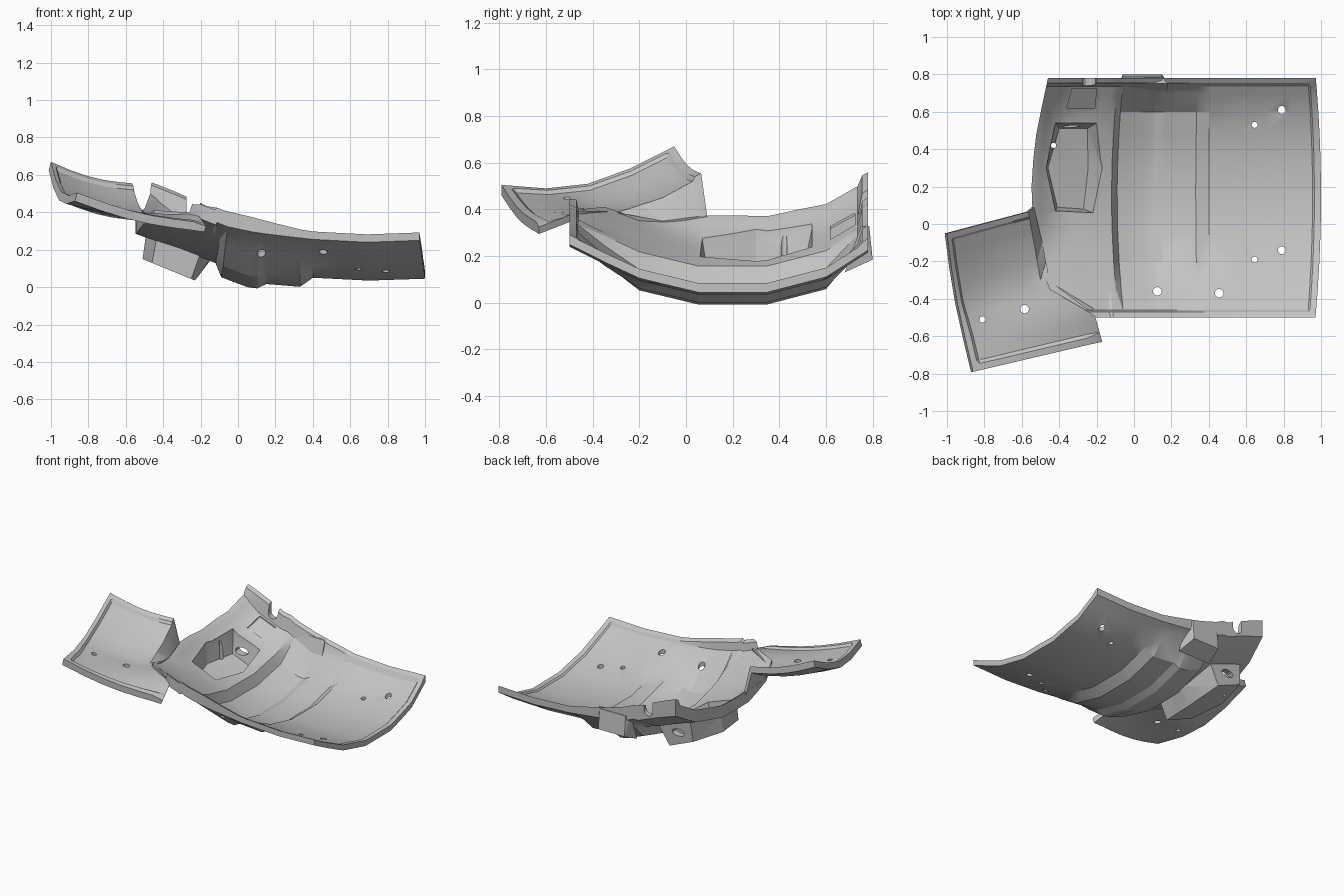
import bpy, bmesh, math
from mathutils import Vector, Matrix

cube = bpy.data.objects.get("Cube")
if cube:
    bpy.data.objects.remove(cube, do_unlink=True)

grey = bpy.data.materials.new("plain_grey")
grey.use_nodes = True
colour = (0.55, 0.55, 0.55, 1)
grey.diffuse_color = colour
grey.node_tree.nodes["Principled BSDF"].inputs["Base Color"].default_value = colour


def interp(table, x):
    """Piecewise linear lookup; values may be numbers or vectors."""
    if x <= table[0][0]:
        return table[0][1]
    for (a, p), (b, q) in zip(table, table[1:]):
        if x <= b:
            return p + (q - p) * ((x - a) / (b - a))
    return table[-1][1]


def finish(name, bm):
    bmesh.ops.recalc_face_normals(bm, faces=bm.faces)
    mesh = bpy.data.meshes.new(name)
    bm.to_mesh(mesh)
    bm.free()
    mesh.materials.append(grey)
    obj = bpy.data.objects.new(name, mesh)
    bpy.context.collection.objects.link(obj)
    return obj


def sheet(name, top, bottom):
    """Closed plate between two matching grids of points."""
    bm = bmesh.new()
    t = [[bm.verts.new(p) for p in row] for row in top]
    b = [[bm.verts.new(p) for p in row] for row in bottom]
    n, m = len(t), len(t[0])
    for i in range(n - 1):
        for j in range(m - 1):
            for g in (t, b):
                bm.faces.new((g[i][j], g[i][j + 1], g[i + 1][j + 1], g[i + 1][j]))
    for i in range(n - 1):
        for j in (0, m - 1):
            bm.faces.new((t[i][j], t[i + 1][j], b[i + 1][j], b[i][j]))
    for j in range(m - 1):
        for i in (0, n - 1):
            bm.faces.new((t[i][j], t[i][j + 1], b[i][j + 1], b[i][j]))
    bmesh.ops.triangulate(bm, faces=bm.faces[:])
    return finish(name, bm)


def loft(name, rings):
    """Closed solid through rings of equal point count."""
    bm = bmesh.new()
    rs = [[bm.verts.new(p) for p in ring] for ring in rings]
    for a, b in zip(rs, rs[1:]):
        for k in range(len(a)):
            l = (k + 1) % len(a)
            bm.faces.new((a[k], a[l], b[l], b[k]))
    bm.faces.new(rs[0])
    bm.faces.new(rs[-1])
    bmesh.ops.triangulate(bm, faces=bm.faces[:])
    return finish(name, bm)


def rod(x, y, z, r, length, along_y=False, stretch=1):
    bm = bmesh.new()
    turn = Matrix.Rotation(math.pi / 2, 4, 'X') if along_y else Matrix()
    place = Matrix.Translation((x, y, z)) @ Matrix.Diagonal((stretch, 1, 1, 1)) @ turn
    bmesh.ops.create_cone(bm, cap_ends=True, segments=14, radius1=r, radius2=r,
                          depth=length, matrix=place)
    return finish("hole_cutter", bm)


def combine(obj, tool, operation):
    """Bake a boolean into the object and drop the tool."""
    mod = obj.modifiers.new("join", 'BOOLEAN')
    mod.operation, mod.object, mod.solver = operation, tool, 'EXACT'
    bpy.context.view_layer.update()
    deps = bpy.context.evaluated_depsgraph_get()
    mesh = bpy.data.meshes.new_from_object(obj.evaluated_get(deps))
    obj.modifiers.clear()
    if len(mesh.polygons) > 50:
        obj.data = mesh
    bpy.data.objects.remove(tool, do_unlink=True)


# Shape of the main shell: slope along x, sweep along y, raised ribs, left outline
slope = [(-.55, .285), (-.3, .2), (-.1, .12), (.05, .09), (.2, .07), (.4, .05), (.7, .035), (1, .045)]
sweep = [(-.5, .205), (-.35, .13), (-.2, .06), (.05, 0), (.35, 0), (.6, .065), (.78, .18)]
rib = [(-.12, 0), (-.09, .065), (.05, .09), (.1, .09), (.15, .06), (.33, .055), (.4, 0)]
rib_fade = [(-.46, 0), (-.35, .5), (-.2, 1), (.6, 1), (.755, 0)]
outline = [(-.5, -.2), (-.46, -.26), (-.35, -.45), (-.2, -.51), (0, -.54), (.25, -.55), (.5, -.52), (.78, -.46)]
back_lip = [(-.45, .095), (-.2, .08), (.1, .05), (.4, .02)]
front_lip = [(-.25, .045), (0, .055), (.35, .012)]
rows = [-.5, -.47, -.46, -.35, -.2, -.05, .05, .2, .35, .48, .6, .7, .735, .755, .78]
left_cols = [0, .1, .13, .35, .6, .85]
left_lip = [.06, .045, .035, 0]
cols = [-.15, -.12, -.09, .05, .1, .15, .33, .4, .55, .7, .85, .955, .965, 1]


def bow(x, y):
    return ((y - .15) / .65) ** 2 * (.04 - .07 * (x + .15) / 1.15)


def underside(x, y):
    return interp(slope, x) + interp(sweep, y) - interp(rib, x) * interp(rib_fade, y)


top, bottom = [], []
for i, y in enumerate(rows):
    left, end = interp(outline, y), -.15 + bow(-.15, y)
    pts = [(left + (end - left) * t,) * 2 for t in left_cols]
    pts += [(x + bow(x, y), x) for x in cols]
    up, low = [], []
    for j, (px, x) in enumerate(pts):
        z = underside(x, y)
        lip = .01 if j > len(pts) - 3 else 0
        if i < 2:
            lip = interp(front_lip, x)
        if j < len(left_lip):
            lip = max(lip, left_lip[j] * interp([(-.15, 0), (.05, 1)], y))
        if i > len(rows) - 3:
            lip = max(lip, interp(back_lip, x))
        up.append((px, y, z + .03 + lip))
        low.append((px, y, z))
    top.append(up)
    bottom.append(low)
shell = sheet("main_shell", top, bottom)

# Six-sided pocket hanging under the shell, its floor rising at the back
opening = [(-.42, .07), (-.47, .3), (-.42, .54), (-.2, .54), (-.17, .3), (-.22, .06)]
outer_floor = [(-.46, .05), (-.51, .3), (-.45, .56), (-.26, .56), (-.23, .3), (-.25, .04)]
inner_floor = [(-.41, .09), (-.46, .3), (-.4, .51), (-.25, .51), (-.245, .3), (-.27, .08)]
wide = [(-.325 + (x + .325) * 1.16, .3 + (y - .3) * 1.14) for x, y in opening]


def floor_ring(points, lift):
    return [(x, y, .15 - .41 * (x + .51) + lift + (.035 if y > .5 else 0)) for x, y in points]


def shell_ring(points, lift):
    return [(x, y, underside(x, y) + lift) for x, y in points]


pocket = loft("pocket_box", [floor_ring(outer_floor, 0), shell_ring(wide, .008)])
combine(shell, pocket, 'UNION')
hollow = loft("pocket_cutter", [floor_ring(inner_floor, .03), shell_ring(opening, .03),
                                [(x, y, .8) for x, y in opening]])
combine(shell, hollow, 'DIFFERENCE')

# Shallow square recess behind the pocket
recess = [(-.36, .62), (-.21, .62), (-.2, .725), (-.33, .725)]
combine(shell, loft("recess_cutter", [shell_ring(recess, .02), shell_ring(recess, .06)]),
        'DIFFERENCE')

# Slot in the pocket's back wall and notch in the back rim
combine(shell, rod(-.335, .56, .2, .026, .14, True, 1.9), 'DIFFERENCE')
combine(shell, rod(-.24, .76, .415, .036, .1, True), 'DIFFERENCE')
slit = [(-.276, .71), (-.204, .71), (-.204, .81), (-.276, .81)]
combine(shell, loft("notch_cutter", [[(x, y, z) for x, y in slit] for z in (.415, .7)]),
        'DIFFERENCE')

# Round fixing holes
for x, y, r in [(.79, .61, .021), (.645, .53, .016), (.79, -.14, .021), (.645, -.19, .016),
                (.125, -.36, .023), (.455, -.37, .023), (-.43, .42, .014)]:
    combine(shell, rod(x, y, .25, r, .7), 'DIFFERENCE')

# Small tab on the back wall, leaning in towards the rim
loft("back_tab", [[(-.08, .68, .13), (.18, .68, .13), (.15, .8, .185), (-.06, .8, .185)],
                  [(-.08, .75, .33), (.18, .75, .33), (.15, .785, .33), (-.06, .785, .33)]])

# Side wing with a steep step down onto the shell
V = Vector
steps = (0, .25, .5, .75, 1)
edge_left = list(zip(steps, [V((-1, -.05, .655)), V((-.975, -.24, .56)), V((-.945, -.42, .495)),
                             V((-.905, -.6, .475)), V((-.86, -.79, .49))]))
edge_right = list(zip(steps, [V((-.565, .065, .54)), V((-.535, -.1, .45)), V((-.5, -.3, .385)),
                              V((-.29, -.45, .39)), V((-.24, -.645, .335))]))
foot = list(zip(steps, [V((-.535, .09, .375)), V((-.49, -.1, .35)), V((-.45, -.31, .39)),
                        V((-.22, -.45, .395)), V((-.17, -.63, .325))]))
us = [0, .05, .07, .25, .45, .65, .85, 1]
vs = [0, .04, .055, .14, .25, .37, .5, .62, .75, .85, .93, .955, 1]
top, bottom = [], []
for i, v in enumerate(vs):
    a, b = interp(edge_left, v), interp(edge_right, v)
    line = [a.lerp(b, u) - V((0, 0, .025 * math.sin(math.pi * u))) for u in us]
    line.append(interp(foot, v))
    up, low = [], []
    for j, p in enumerate(line):
        rim = j < 2 or ((i < 2 or i > len(vs) - 3) and j < len(us))
        up.append(p + V((0, 0, .015 if rim else 0)))
        low.append(p + V((-.012, 0, -.03)))
    top.append(up)
    bottom.append(low)
wing = sheet("side_wing", top, bottom)
for x, y, r in [(-.81, -.51, .017), (-.585, -.455, .023)]:
    combine(wing, rod(x, y, .45, r, .5), 'DIFFERENCE')

# Smooth shading with crisp edges
for obj in (shell, wing):
    bpy.ops.object.select_all(action='DESELECT')
    obj.select_set(True)
    bpy.context.view_layer.objects.active = obj
    bpy.ops.object.shade_smooth_by_angle(angle=math.radians(22))
